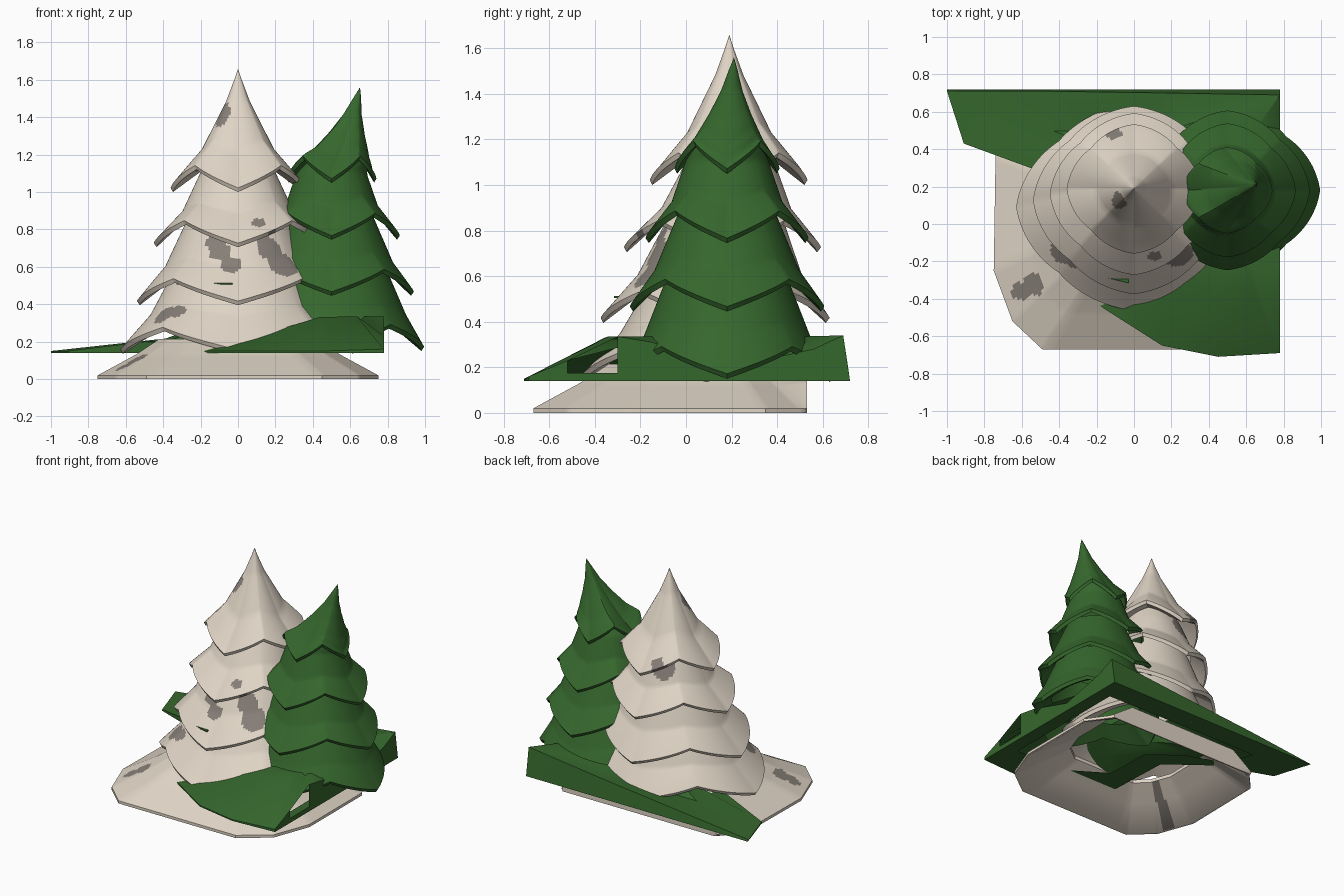
import bpy, bmesh, math
from mathutils import Vector

if "Cube" in bpy.data.objects:
    bpy.data.objects.remove(bpy.data.objects["Cube"])


def material(name, col):
    m = bpy.data.materials.new(name)
    m.diffuse_color = (*col, 1)
    m.use_nodes = True
    m.node_tree.nodes["Principled BSDF"].inputs["Base Color"].default_value = m.diffuse_color
    return m


GREEN = material("pine green", (0.036, 0.135, 0.026))
SNOW = material("warm white", (0.74, 0.66, 0.56))
GREY = material("warm grey", (0.24, 0.21, 0.185))


def loft(name, rings, mats, closed_tip=False, patches=(), skip=()):
    """Skin a list of equal-length point rings; optionally merge the first ring to a tip."""
    bm = bmesh.new()
    rows = [[bm.verts.new(p) for p in ring] for ring in rings]
    n = len(rings[0])
    for k, (a, b) in enumerate(zip(rows, rows[1:])):
        for i in range(n):
            if (k, i) not in skip:
                j = (i + 1) % n
                bm.faces.new((a[i], b[i], b[j], a[j]))
    if closed_tip:
        bmesh.ops.remove_doubles(bm, verts=rows[0], dist=0.001)
    bmesh.ops.recalc_face_normals(bm, faces=bm.faces)
    # grey blotches: faces close to a patch centre
    for f in bm.faces:
        c = f.calc_center_median()
        if any((c - Vector(p[:3])).length < p[3] for p in patches):
            f.material_index = 1
    me = bpy.data.meshes.new(name)
    bm.to_mesh(me)
    bm.free()
    for m in mats:
        me.materials.append(m)
    ob = bpy.data.objects.new(name, me)
    bpy.context.collection.objects.link(ob)
    bpy.context.view_layer.objects.active = ob
    ob.select_set(True)
    bpy.ops.object.shade_smooth_by_angle(angle=math.radians(35))
    ob.select_set(False)
    return ob


def refine(pts, k=3):
    """Insert evenly spaced points between neighbours of a path."""
    out = []
    for a, b in zip(pts, pts[1:]):
        out += [tuple(u + (v - u) * i / k for u, v in zip(a, b)) for i in range(k)]
    return out + [pts[-1]]


def tier(name, profile, centre, mats, patches=(), tip=False, depth=1.0, seg=160):
    """Branch tier: rim dips at the four compass points, rises between them."""
    rings = []
    for r, z, w in profile:
        ring = []
        for i in range(seg):
            a = 2 * math.pi * i / seg
            q = (a / (math.pi / 2)) % 1
            wave = 1 - abs(2 * q - 1)
            rr = r * (1 - 0.10 * w * wave)
            cx, cy = centre(z)
            ring.append((cx + rr * math.cos(a), cy + depth * rr * math.sin(a),
                         z + 0.12 * w * wave))
        rings.append(ring)
    return loft(name, rings, mats, tip, patches)


def tree(prefix, top, lower, centre, mats, patches=()):
    # pointed top tier
    r, z = top[-1]
    prof = [(a, b, 0.9 * (i / (len(top) - 1)) ** 2) for i, (a, b) in enumerate(top)]
    prof = refine(prof[:-1] + [(r, z + 0.022, 1)], 6)
    lip = [(r - 0.012, z, 1), (r * 0.55, z + 0.11, 0.4)]
    tier(prefix + "_top_tier", prof + lip, centre, mats, patches, True, 0.96)
    # flared lower tiers, each a little shallower than wide
    for k, (r0, z0, rm, zm, r, z, depth) in enumerate(lower):
        prof = refine([(r0, z0, 0), (rm, zm, 0.45), (r, z + 0.022, 1)], 14)
        lip = [(r - 0.015, z, 1), (r * 0.66, z + 0.13, 0.4)]
        tier(f"{prefix}_tier_{k + 2}", prof + lip, centre, mats, patches, False, depth)


# snowy tree
def snowy_centre(z):
    return 0.0, 0.09 + 0.10 * min(1, max(0, (z - 0.15) / 0.9)) ** 0.8


blotches = [(-0.09, 0.12, 1.43, 0.055), (-0.08, 0.12, 1.37, 0.04), (0.13, -0.06, 1.03, 0.04),
            (-0.15, -0.15, 0.75, 0.055), (-0.10, -0.18, 0.69, 0.06), (-0.04, -0.21, 0.61, 0.055),
            (0.11, -0.14, 0.80, 0.06), (0.18, -0.16, 0.72, 0.08), (0.25, -0.18, 0.63, 0.09),
            (-0.41, -0.16, 0.36, 0.07), (-0.33, -0.20, 0.37, 0.05), (-0.10, 0.42, 1.05, 0.09)]
tree("snowy",
     [(0, 1.66), (0.02, 1.60), (0.065, 1.48), (0.13, 1.35), (0.20, 1.21), (0.36, 1.0)],
     [(0.17, 1.17, 0.30, 0.89, 0.45, 0.705, 0.96),
      (0.25, 0.90, 0.39, 0.60, 0.54, 0.395, 0.93),
      (0.32, 0.62, 0.47, 0.34, 0.63, 0.135, 0.88)],
     snowy_centre, [SNOW, GREY], blotches)

# green sliver poking out of the snowy tree
loft("green_sliver", [[(-0.33, -0.16, z), (-0.22, -0.27, z), (-0.03, -0.315, z), (-0.03, -0.12, z)]
                      for z in (0.505, 0.513)] +
     [[(-0.15, -0.17, 0.513)] * 4], [GREEN])


# green tree with a bent tip
def green_centre(z):
    t = max(0, min(1, (z - 1.10) / 0.45))
    return 0.50 + 0.15 * t ** 0.8, 0.18 + 0.03 * t


tree("green",
     [(0, 1.56), (0.018, 1.51), (0.05, 1.41), (0.10, 1.30), (0.165, 1.18), (0.24, 1.05)],
     [(0.16, 1.18, 0.25, 0.92, 0.365, 0.745, 0.98),
      (0.21, 0.90, 0.33, 0.62, 0.44, 0.445, 0.97),
      (0.28, 0.62, 0.40, 0.34, 0.495, 0.15, 0.91)],
     green_centre, [GREEN])


def inward(outline, c, s, z):
    return [(c[0] + (x - c[0]) * s, c[1] + (y - c[1]) * s, z) for x, y, *_ in outline]


# snowy ground: thin conical shell with a large hole, cut straight at the back
base = [(-0.75, -0.25), (-0.65, -0.52), (-0.49, -0.67), (0.45, -0.67), (0.65, -0.52),
        (0.75, -0.25), (0.75, 0.35), (0.62, 0.53), (-0.60, 0.53), (-0.74, 0.38)]
base = refine(base + base[:1], 12)[:-1]
c = (0, 0.08)


def slope(s, z, zback):
    """Scaled outline whose back stays on the cut plane."""
    return [(x, 0.53, zback) if p[1] > 0.5 else (x, y, z)
            for p, (x, y, _) in zip(base, inward(base, c, s, z))]


top_side = [slope(1 - 0.27 * t, 0.02 + 0.11 * t, 0.02 + 0.12 * t)
            for t in [i / 10 for i in range(11)]]
loft("snowy_ground",
     [inward(base, c, 0.56, 0.19), slope(0.73, 0.11, 0.13), inward(base, c, 0.98, 0.0),
      inward(base, c, 1, 0)] + top_side + [inward(base, c, 0.56, 0.215), inward(base, c, 0.56, 0.19)],
     [SNOW, GREY],
     patches=[(-0.53, -0.32, 0.09, 0.065), (-0.45, -0.27, 0.12, 0.05), (-0.61, -0.36, 0.07, 0.05)])

# green ground: thin wedge shell, walls at the back and right, a gash at the front right
edge = [(-1.0, 0.71, 0.15), (-0.91, 0.43, 0.15), (-0.50, 0.28, 0.20), (-0.20, 0.05, 0.18),
        (-0.18, -0.44, 0.15), (0.15, -0.65, 0.15), (0.45, -0.71, 0.15), (0.78, -0.69, 0.16),
        (0.78, -0.52, 0.23), (0.78, -0.30, 0.335), (0.78, -0.15, 0.31), (0.78, 0.20, 0.2),
        (0.78, 0.56, 0.28), (0.78, 0.69, 0.34), (0.20, 0.70, 0.275), (-0.45, 0.71, 0.21)]
c = (0.42, 0.18)
floor = [(x, 0.72 if y > 0.6 else y, 0.14) for x, y, z in edge]
shoulder = [(x, y, max(min(z, 0.30), 0.335 - 0.3 * max(0, 0.45 - x), 0.2))
            for x, y, z in inward(edge, c, 0.6, 0.2)]
band = [(x, y, z + 0.035) if (x > 0.7 and -0.6 < y < -0.1) else (x, y, z) for x, y, z in floor]
loft("green_ground",
     [inward(edge, c, 0.72, 0.14), floor, band, edge, shoulder, inward(edge, c, 0.35, 0.33)],
     [GREEN], skip=[(2, 8)])
